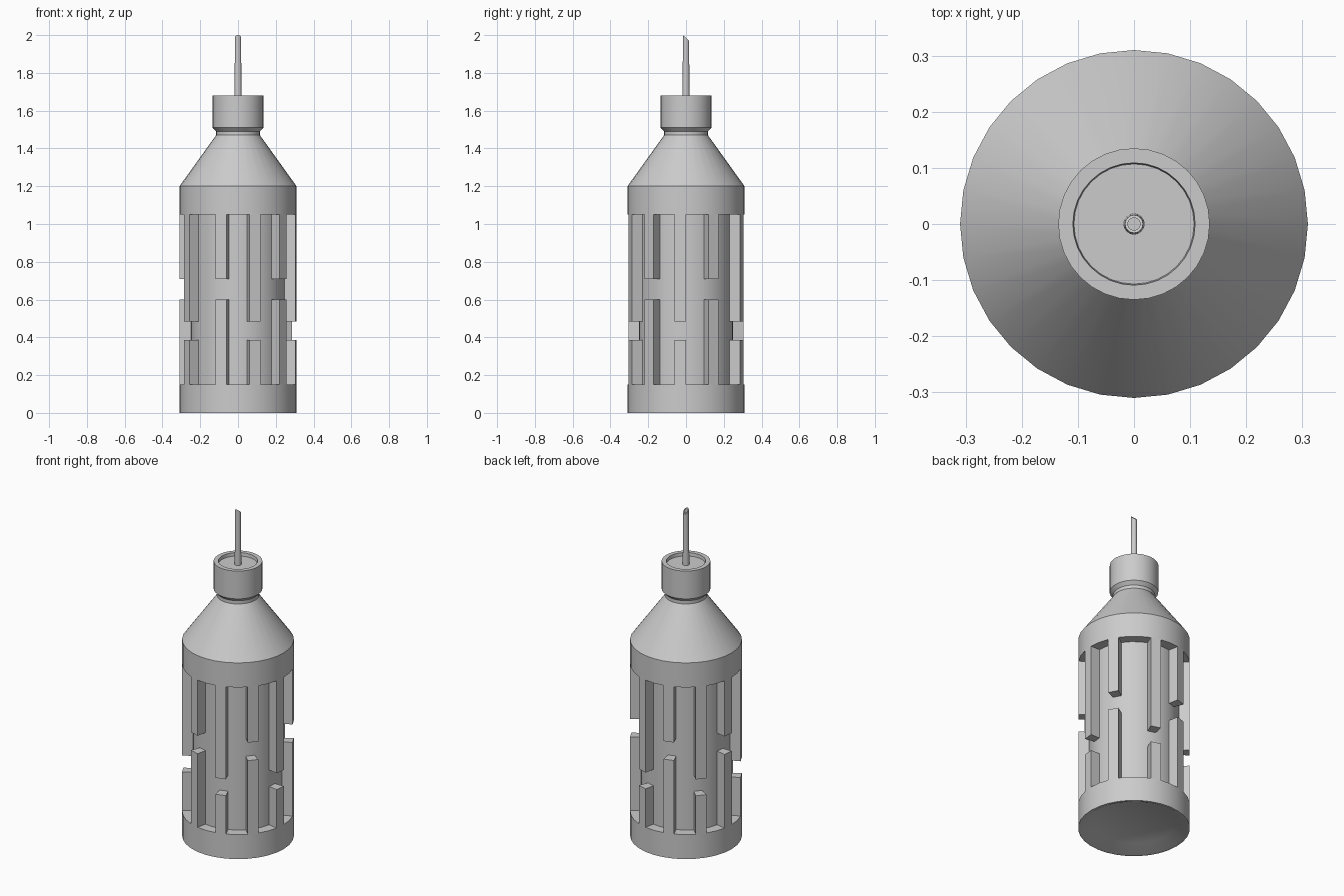
import bpy, bmesh
from math import sin, cos, pi

if "Cube" in bpy.data.objects:
    bpy.data.objects.remove(bpy.data.objects["Cube"])

SIDES = 32


def finish(name, bm):
    bmesh.ops.remove_doubles(bm, verts=bm.verts, dist=1e-5)
    bmesh.ops.recalc_face_normals(bm, faces=bm.faces)
    mesh = bpy.data.meshes.new(name)
    bm.to_mesh(mesh)
    bm.free()
    obj = bpy.data.objects.new(name, mesh)
    bpy.context.collection.objects.link(obj)
    bpy.ops.object.select_all(action='DESELECT')
    bpy.context.view_layer.objects.active = obj
    obj.select_set(True)
    bpy.ops.object.shade_smooth_by_angle(angle=0.52)
    return obj


def lathe(name, profile, sides=SIDES, slope=None):
    """Revolve (radius, z) points round z; slope(y, z) may shift heights."""
    bm = bmesh.new()
    rings = []
    for r, z in profile:
        if r == 0:
            rings.append([bm.verts.new((0, 0, z))] * sides)
            continue
        ring = []
        for i in range(sides):
            a = 2 * pi * i / sides
            x, y = r * cos(a), r * sin(a)
            ring.append(bm.verts.new((x, y, slope(y, z) if slope else z)))
        rings.append(ring)
    for a, b in zip(rings, rings[1:]):
        for i in range(sides):
            j = (i + 1) % sides
            quad = list(dict.fromkeys((a[i], a[j], b[j], b[i])))
            bm.faces.new(quad)
    return finish(name, bm)


def ribs(name, spans):
    """Each span is (segment index, z low, z high); one rib is one segment wide."""
    bm = bmesh.new()
    for k, z0, z1 in spans:
        a0, a1 = 2 * pi * k / SIDES, 2 * pi * (k + 1) / SIDES
        plan = [(0.245, a0), (0.31, a0), (0.31, a1), (0.245, a1)]
        base = bm.faces.new([bm.verts.new((r * cos(a), r * sin(a), z0)) for r, a in plan])
        top = bmesh.ops.extrude_face_region(bm, geom=[base])
        verts = [v for v in top['geom'] if isinstance(v, bmesh.types.BMVert)]
        bmesh.ops.translate(bm, verts=verts, vec=(0, 0, z1 - z0))
    return finish(name, bm)


# Body with dished underside, recessed waist and conical shoulder
lathe("body", [(0, 0.035), (0.226, 0.035), (0.296, 0), (0.31, 0), (0.31, 0.15),
               (0.25, 0.15), (0.25, 1.05), (0.31, 1.05), (0.31, 1.2),
               (0.116, 1.47), (0.116, 1.49), (0, 1.49)])

# Cap with shallow recess on top
lathe("cap", [(0, 1.485), (0.116, 1.49), (0.135, 1.51), (0.135, 1.68),
              (0.109, 1.68), (0.107, 1.66), (0, 1.66)])

# Hollow needle with a slanted tip
lathe("needle", [(0.019, 1.655), (0.016, 2.0), (0.011, 2.0), (0.011, 1.9), (0, 1.9)],
      sides=16, slope=lambda y, z: z - (y + 0.016) * 0.9 if z == 2.0 else z)

# Ribs round the waist, alternating in length above and below a gap
segments = [-14, -10, -7, -4, -1, 2, 6, 9, 12, 15]
ribs("upper_ribs", [(k, 0.71 if i % 2 else 0.485, 1.05) for i, k in enumerate(segments)])
ribs("lower_ribs", [(k, 0.15, 0.6 if i % 2 else 0.385) for i, k in enumerate(segments)])
